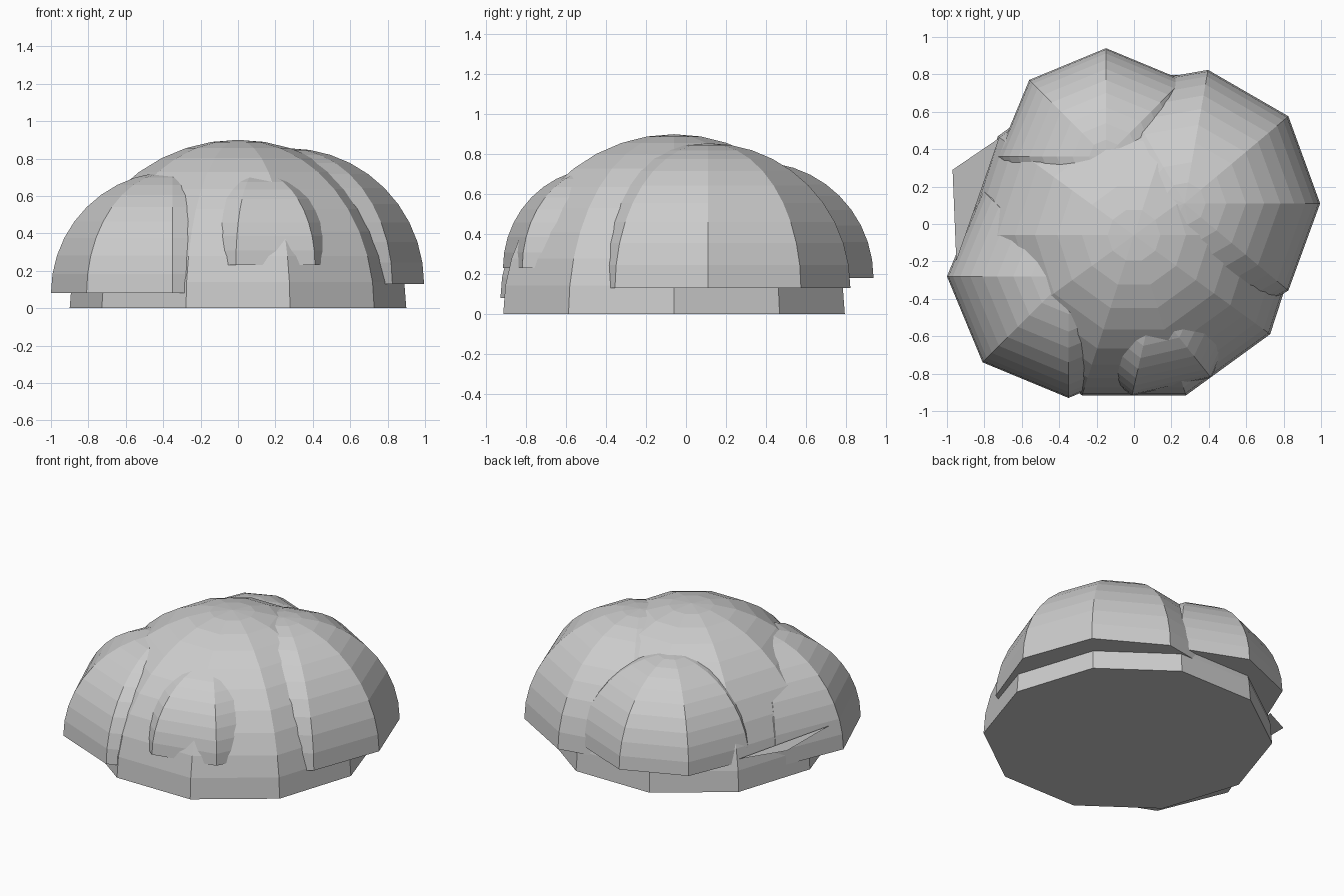
import bpy, bmesh
from math import sin, cos, pi

if "Cube" in bpy.data.objects:
    bpy.data.objects.remove(bpy.data.objects["Cube"])

LEVELS = 10  # bands from rim to top


def dome(name, x, y, z, radius, sides):
    """Closed faceted half sphere whose first rim corner points to +x."""
    bm = bmesh.new()
    rings = []
    for i in range(LEVELS):
        a = pi / 2 * i / LEVELS
        rings.append([bm.verts.new((x + radius * cos(a) * cos(2 * pi * k / sides),
                                    y + radius * cos(a) * sin(2 * pi * k / sides),
                                    z + radius * sin(a))) for k in range(sides)])
    top = bm.verts.new((x, y, z + radius))
    for k in range(sides):
        n = (k + 1) % sides
        for lo, hi in zip(rings, rings[1:]):
            bm.faces.new((lo[k], lo[n], hi[n], hi[k]))
        bm.faces.new((rings[-1][k], rings[-1][n], top))
    bm.faces.new(rings[0][::-1])
    bmesh.ops.recalc_face_normals(bm, faces=bm.faces)
    return to_object(name, bm)


def to_object(name, bm):
    mesh = bpy.data.meshes.new(name)
    bm.to_mesh(mesh)
    bm.free()
    ob = bpy.data.objects.new(name, mesh)
    bpy.context.collection.objects.link(ob)
    return ob


# Main mound
bush = dome("bush", 0, -0.06, 0, 0.9, 10)

# Side clumps, merged into one outer skin
clumps = [
    dome("right_clump", 0.27, 0.11, 0.13, 0.725, 9),
    dome("left_clump", -0.35, -0.28, 0.08, 0.65, 8),
    dome("back_clump", -0.15, 0.36, 0.18, 0.58, 8),
    dome("front_clump", 0.10, -0.43, 0.23, 0.5, 7),
]
bpy.context.view_layer.objects.active = bush
for clump in clumps:
    mod = bush.modifiers.new("union", 'BOOLEAN')
    mod.operation = 'UNION'
    mod.solver = 'EXACT'
    mod.object = clump
    bpy.ops.object.modifier_apply(modifier=mod.name)
    bpy.data.objects.remove(clump)

# Small loose leaf flap on the left side
bm = bmesh.new()
bm.faces.new([bm.verts.new(p) for p in
              ((-0.72, 0.46, 0.22), (-0.97, 0.29, 0.28), (-0.95, -0.2, 0.26))])
to_object("side_flap", bm)
